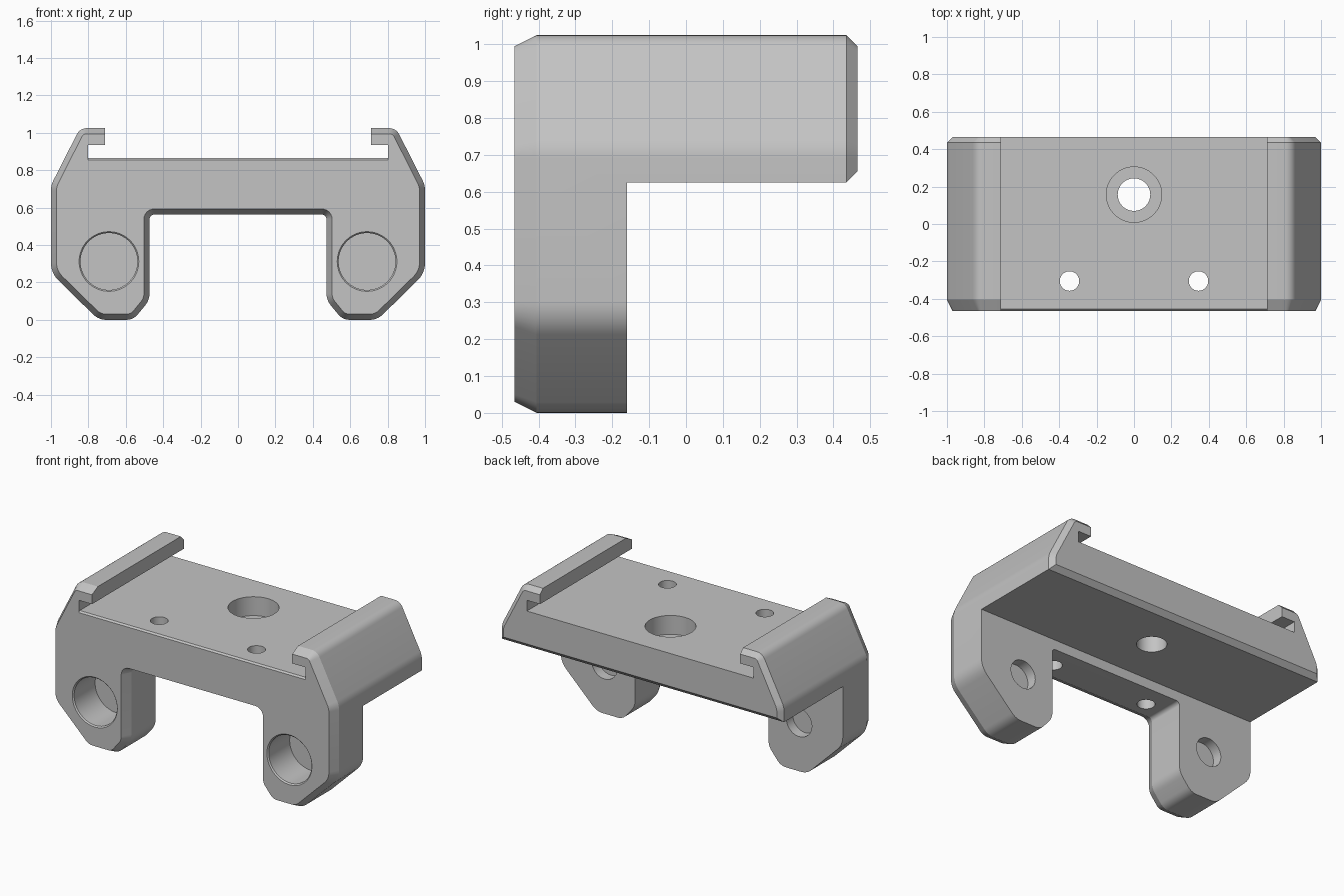
import bpy, bmesh, math
from mathutils import Vector

if "Cube" in bpy.data.objects:
    bpy.data.objects.remove(bpy.data.objects["Cube"])

grey = bpy.data.materials.new("light_grey")
grey.use_nodes = True
colour = (0.55, 0.55, 0.55, 1)
grey.diffuse_color = colour
grey.node_tree.nodes["Principled BSDF"].inputs["Base Color"].default_value = colour


def loft(name, rings):
    """Closed solid skinned through matching rings of 3D points."""
    bm = bmesh.new()
    loops = [[bm.verts.new(p) for p in ring] for ring in rings]
    n = len(loops[0])
    for a, b in zip(loops, loops[1:]):
        for i in range(n):
            j = (i + 1) % n
            bm.faces.new((a[i], a[j], b[j], b[i]))
    bm.faces.new(loops[0])
    bm.faces.new(loops[-1])
    bmesh.ops.recalc_face_normals(bm, faces=bm.faces)
    mesh = bpy.data.meshes.new(name)
    bm.to_mesh(mesh)
    bm.free()
    mesh.materials.append(grey)
    obj = bpy.data.objects.new(name, mesh)
    bpy.context.collection.objects.link(obj)
    return obj


def rounded(corners, inset, steps=6):
    """Inset a counter-clockwise outline and round each corner."""
    pts = [Vector(c[:2]) for c in corners]
    n = len(pts)
    out, turns = [], []
    for i, p in enumerate(pts):
        d1 = (p - pts[i - 1]).normalized()
        d2 = (pts[(i + 1) % n] - p).normalized()
        n1, n2 = Vector((-d1.y, d1.x)), Vector((-d2.y, d2.x))
        out.append(p + (n1 + n2) * inset / (1 + n1.dot(n2)))
        turns.append((d1, d2, n1, n2))
    ring = []
    for p, c, (d1, d2, n1, n2) in zip(out, corners, turns):
        side = 1 if d1.x * d2.y - d1.y * d2.x > 0 else -1
        r = max(c[2] - side * inset, 0.015)
        angle = d1.angle(d2)
        centre = p - d1 * r * math.tan(angle / 2) + n1 * side * r
        for k in range(steps + 1):
            t = k / steps
            arm = (n1 * math.sin((1 - t) * angle) + n2 * math.sin(t * angle)) / math.sin(angle)
            ring.append(centre - arm * side * r)
    return ring


def bore(name, x, other, axis, stations, sides=64):
    """Stepped round cutter along y or z; stations are (position, radius)."""
    rings = []
    for pos, r in stations:
        ring = []
        for k in range(sides):
            a = math.tau * k / sides
            u, v = x + r * math.cos(a), other + r * math.sin(a)
            ring.append((u, pos, v) if axis == "y" else (u, v, pos))
        rings.append(ring)
    return loft(name, rings)


# Outline of the bracket, right half then mirrored: x, z, corner radius
half = [(0.473, 0.563, 0.025), (0.473, 0.105, 0.1), (0.56, 0, 0.08),
        (0.745, 0, 0.1), (1, 0.25, 0.13), (1, 0.72, 0.12), (0.845, 1.025, 0.06)]
outline = half + [(-x, z, r) for x, z, r in reversed(half)]
sections = [(-0.465, 0.03), (-0.405, 0), (0.435, 0), (0.465, 0.03)]
body = loft("bracket_body", [[(p.x, y, p.y) for p in rounded(outline, inset)]
                             for y, inset in sections])

cutters = []

# Space below the rear shelf, with a chamfer on its back edge
under = [(-0.16, -0.5), (-0.16, 0.625), (0.435, 0.625), (0.535, 0.725), (0.535, -0.5)]
cutters.append(loft("under_cutter", [[(x, y, z) for y, z in under] for x in (-1.5, 1.5)]))

# Sliding slot with overhanging lips
right = [(0.803, 0.866), (0.803, 0.935), (0.71, 0.935), (0.71, 1.2)]
slot = right + [(-x, z) for x, z in reversed(right)]
cutters.append(loft("slot_cutter", [[(x, y, z) for x, z in slot] for y in (-0.7, 0.7)]))

# Small chamfer at the front edge of the slot floor
wedge = [(-0.475, 0.846), (-0.445, 0.876), (-0.475, 0.876)]
cutters.append(loft("floor_edge_cutter", [[(x, y, z) for y, z in wedge] for x in (-0.803, 0.803)]))

# Blind bores in both legs, front and back
for s in (-1, 1):
    cutters.append(bore("front_bore_cutter", s * 0.69, 0.312, "y",
                        [(-0.475, 0.169), (-0.457, 0.152), (-0.245, 0.152)]))
    cutters.append(bore("rear_bore_cutter", s * 0.69, 0.312, "y",
                        [(-0.225, 0.09), (-0.1, 0.09)]))
    cutters.append(bore("small_hole_cutter", s * 0.345, -0.305, "z",
                        [(0.4, 0.052), (0.95, 0.052)]))

# Counterbored hole in the shelf
cutters.append(bore("main_hole_cutter", 0, 0.157, "z",
                    [(0.5, 0.087), (0.745, 0.087), (0.745, 0.148), (0.95, 0.148)]))

# Cut everything and bake the result
for c in cutters:
    mod = body.modifiers.new(c.name, "BOOLEAN")
    mod.operation = "DIFFERENCE"
    mod.solver = "EXACT"
    mod.object = c
    c.hide_render = True
bpy.context.view_layer.update()
graph = bpy.context.evaluated_depsgraph_get()
result = bpy.data.meshes.new_from_object(body.evaluated_get(graph))
body.modifiers.clear()
body.data = result
for c in cutters:
    bpy.data.objects.remove(c)

# Smooth the rounded parts, keep chamfers crisp
for o in bpy.context.selected_objects:
    o.select_set(False)
body.select_set(True)
bpy.context.view_layer.objects.active = body
bpy.ops.object.shade_smooth_by_angle(angle=math.radians(20))
